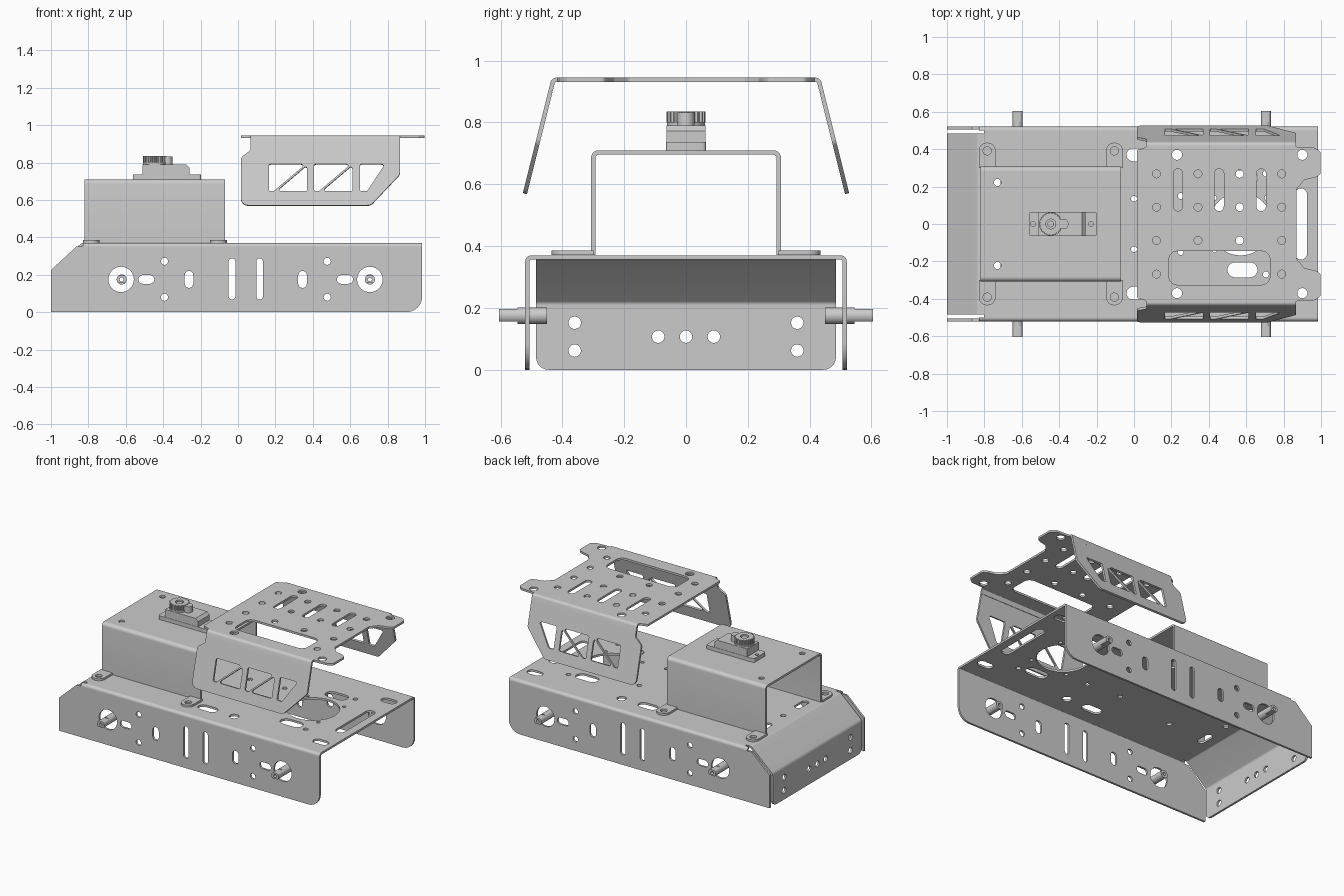
import bpy, bmesh, math
from mathutils import Vector, Matrix

if "Cube" in bpy.data.objects:
    bpy.data.objects.remove(bpy.data.objects["Cube"])

X, Y, Z = (1, 0, 0), (0, 1, 0), (0, 0, 1)
T = 0.014   # sheet thickness


def rnd(pts, r=0.0, n=6):
    """Polygon with filleted corners; a point may carry its own radius."""
    out, m = [], len(pts)
    for i, q in enumerate(pts):
        p, rad = Vector(q[:2]), (q[2] if len(q) > 2 else r)
        if rad <= 0:
            out.append(p)
            continue
        d1 = (Vector(pts[i - 1][:2]) - p).normalized()
        d2 = (Vector(pts[(i + 1) % m][:2]) - p).normalized()
        half = d1.angle(d2) / 2
        c = p + (d1 + d2).normalized() * rad / math.sin(half)
        a = p + d1 * rad / math.tan(half) - c
        b = p + d2 * rad / math.tan(half) - c
        w = a.angle(b)
        for k in range(n + 1):
            t = k / n
            out.append(c + (a * math.sin((1 - t) * w) + b * math.sin(t * w)) / math.sin(w))
    return out


def circ(x, y, r, n=32):
    return [Vector((x + r * math.cos(i * math.tau / n), y + r * math.sin(i * math.tau / n)))
            for i in range(n)]


def slot(x, y, w, h, r=None):
    r = min(w, h) * 0.495 if r is None else r
    w, h = w / 2, h / 2
    return rnd([(x - w, y - h), (x + w, y - h), (x + w, y + h), (x - w, y + h)], r)


def plate(name, loops, thick, origin=(0, 0, 0), u=X, v=Y):
    """Flat sheet: first loop is the outline, the rest are cut-outs; centred on its plane."""
    cu = bpy.data.curves.new(name, 'CURVE')
    cu.dimensions, cu.fill_mode, cu.extrude = '2D', 'BOTH', thick / 2
    for loop in loops:
        sp = cu.splines.new('POLY')
        sp.points.add(len(loop) - 1)
        for pt, co in zip(sp.points, loop):
            pt.co = (co[0], co[1], 0, 1)
        sp.use_cyclic_u = True
    tmp = bpy.data.objects.new(name + "_curve", cu)
    bpy.context.collection.objects.link(tmp)
    dg = bpy.context.evaluated_depsgraph_get()
    me = bpy.data.meshes.new_from_object(tmp.evaluated_get(dg))
    bpy.data.objects.remove(tmp)
    u, v = Vector(u), Vector(v)
    M = Matrix((u, v, u.cross(v).normalized())).transposed().to_4x4()
    M.translation = origin
    me.transform(M)
    bm = bmesh.new()
    bm.from_mesh(me)
    bmesh.ops.remove_doubles(bm, verts=bm.verts, dist=1e-5)
    bmesh.ops.recalc_face_normals(bm, faces=bm.faces)
    bm.to_mesh(me)
    bm.free()
    me.name = name
    ob = bpy.data.objects.new(name, me)
    bpy.context.collection.objects.link(ob)
    return ob


def disc(name, x, y, r, z0, z1, n=32):
    return plate(name, [circ(x, y, r, n)], z1 - z0, (0, 0, (z0 + z1) / 2))


# Chassis deck
deck = [slot(0.09, 0, 1.785, 1.0, 0), circ(0.57, 0, 0.168, 48), slot(0.893, 0, 0.065, 0.38),
        circ(-0.74, 0, 0.018)]
for s in (1, -1):
    deck += [slot(0.58, s * 0.245, 0.16, 0.08), slot(0.89, s * 0.37, 0.11, 0.06),
             circ(0.23, s * 0.37, 0.03), slot(0.03, s * 0.37, 0.14, 0.07),
             circ(0, s * 0.135, 0.016), circ(0.705, s * 0.27, 0.016),
             circ(0.71, s * 0.14, 0.012), circ(0.43, s * 0.14, 0.012),
             slot(-0.74, s * 0.2, 0.05, 0.12), circ(-0.45, s * 0.2, 0.018),
             circ(0.25, s * 0.15, 0.016)]
plate("chassis_deck", deck, T, (0, 0, 0.363))

# Chassis nose: bent slope and end plate
nose = rnd([(-0.80, 0.37), (-0.835, 0.37, 0.03), (-1, 0.222, 0.03), (-1, 0.19),
            (-0.986, 0.19), (-0.986, 0.216, 0.016), (-0.83, 0.356, 0.016), (-0.80, 0.356)])
plate("chassis_nose_slope", [nose], 0.97, (0, 0, 0), X, Z)
end = [rnd([(-0.485, 0, 0.04), (0.485, 0, 0.04), (0.485, 0.19), (-0.485, 0.19)])]
end += [circ(y, 0.107, 0.02) for y in (-0.09, 0, 0.09)]
end += [circ(y, z, 0.02) for y in (-0.36, 0.36) for z in (0.062, 0.152)]
plate("chassis_end_plate", end, T, (-0.993, 0, 0), Y, Z)

# Chassis side skirts, bends and wheel shafts
side = [rnd([(-1, 0), (0.985, 0, 0.085), (0.985, 0.35), (-0.865, 0.35), (-1, 0.225)])]
side += [circ(x, 0.175, 0.068, 40) for x in (-0.625, 0.705)]
side += [slot(x, 0.175, 0.085, 0.046) for x in (-0.49, 0.572)]
side += [slot(x, 0.175, 0.046, 0.09) for x in (-0.262, 0.345)]
side += [circ(x, z, 0.019) for x in (-0.393, 0.477) for z in (0.08, 0.272)]
side += [slot(x, 0.178, 0.036, 0.22) for x in (-0.032, 0.116)]   # plain twin vent slots
for s, tag in ((-1, "front"), (1, "back")):
    plate("side_skirt_" + tag, side, T, (0, s * 0.513, 0), X, Z)
    bend = rnd([(s * 0.50, 0.356), (s * 0.50, 0.37), (s * 0.52, 0.37, 0.0195), (s * 0.52, 0.35),
                (s * 0.506, 0.35), (s * 0.506, 0.356, 0.005)])
    plate("skirt_bend_" + tag, [bend], 1.815, (0.0775, 0, 0), Y, Z)
    for x, end_tag in ((-0.622, "left"), (0.705, "right")):
        name = "_".join(("wheel_shaft", tag, end_tag))
        plate(name + "_base", [circ(x, 0.175, 0.027), circ(x, 0.175, 0.011, 12)],
              0.095, (0, s * 0.4975, 0), X, Z)
        flat = [Vector((p.x, min(max(p.y, 0.156), 0.196))) for p in circ(x, 0.175, 0.027)]
        plate(name + "_tip", [flat, circ(x, 0.175, 0.011, 12)], 0.06, (0, s * 0.575, 0), X, Z)

# Servo housing: roof, bent walls and bolt-down tabs
roof = [slot(-0.445, 0, 0.75, 0.56, 0), circ(-0.73, 0.222, 0.019), circ(-0.73, -0.222, 0.019)]
plate("housing_roof", roof, T, (0, 0, 0.703))
for s, tag in ((-1, "front"), (1, "back")):
    wall = rnd([(s * 0.28, 0.71), (s * 0.307, 0.71, 0.024), (s * 0.307, 0.372), (s * 0.293, 0.372),
                (s * 0.293, 0.696, 0.011), (s * 0.28, 0.696)])
    plate("housing_wall_" + tag, [wall], 0.75, (-0.445, 0, 0), Y, Z)
    for x, end_tag in ((-0.785, "left"), (-0.105, "right")):
        tab = [rnd([(x - 0.045, s * 0.30), (x + 0.045, s * 0.30), (x + 0.045, s * 0.435, 0.044),
                    (x - 0.045, s * 0.435, 0.044)]), circ(x, s * 0.391, 0.022)]
        plate("_".join(("housing_tab", tag, end_tag)), tab, T, (0, 0, 0.378))

# Servo on the housing roof
flange = [slot(-0.38, 0, 0.365, 0.13, 0.012), circ(-0.54, 0, 0.012, 16), circ(-0.23, 0, 0.012, 16)]
plate("servo_flange", flange, 0.027, (0, 0, 0.7225))
body = rnd([(-0.51, 0.735), (-0.26, 0.735), (-0.26, 0.772), (-0.278, 0.79), (-0.51, 0.79)])
plate("servo_body", [body], 0.126, (0, 0, 0), X, Z)
disc("servo_gear_boss", -0.445, 0, 0.062, 0.79, 0.80)
teeth = [(-0.445 + (0.063 if i % 4 < 2 else 0.057) * math.cos(i * math.tau / 80),
          (0.063 if i % 4 < 2 else 0.057) * math.sin(i * math.tau / 80)) for i in range(80)]
plate("servo_output_gear", [teeth, circ(-0.445, 0, 0.026)], 0.036, (0, 0, 0.818))
disc("servo_output_shaft", -0.445, 0, 0.018, 0.79, 0.83, 20)
disc("servo_idler_boss", -0.378, 0, 0.028, 0.79, 0.832, 24)

# Raised bracket: top plate
half = [(0.015, 0.395, 0.01), (0.05, 0.405), (0.068, 0.415), (0.866, 0.415), (0.872, 0.413),
        (0.965, 0.408, 0.02), (0.998, 0.385, 0.02), (0.998, 0.265, 0.02), (0.97, 0.25, 0.02),
        (0.91, 0.235, 0.02), (0.868, 0.185, 0.02)]
top = [rnd(half + [(p[0], -p[1], *p[2:]) for p in reversed(half)])]
top += [circ(x, y, 0.027) for x in (0.23, 0.9) for y in (0.37, -0.37)]
top += [circ(x, y, 0.021) for x in (0.12, 0.79) for y in (0.268, 0.09, -0.088, -0.268)]
top += [circ(x, y, 0.021) for x in (0.342, 0.565) for y in (0.09, -0.088)]
top += [circ(x, 0.268, 0.021) for x in (0.342, 0.565)]
top += [slot(x, 0.182, 0.05, 0.226) for x in (0.235, 0.455, 0.68)]
top += [slot(0.457, -0.235, 0.54, 0.18, 0.045)]
plate("bracket_top", top, T, (0, 0, 0.938))

# Raised bracket: splayed truss sides and bends
truss = [rnd([(0.068, 0.90), (0.068, 0.865, 0.02), (0.015, 0.825, 0.03), (0.015, 0.57, 0.04),
              (0.71, 0.57, 0.04), (0.866, 0.735, 0.03), (0.866, 0.90)])]
for x in (0, 0.242):
    truss.append(rnd([(x + 0.165, 0.79), (x + 0.362, 0.79), (x + 0.19, 0.645), (x + 0.165, 0.645)], 0.009))
    truss.append(rnd([(x + 0.370, 0.785), (x + 0.370, 0.645), (x + 0.205, 0.645)], 0.009))
truss.append(rnd([(0.652, 0.79), (0.785, 0.79), (0.69, 0.69), (0.645, 0.645)][:2]
                 + [(0.69, 0.645), (0.652, 0.645)], 0.009))
for s, tag in ((-1, "front"), (1, "back")):
    plate("bracket_side_" + tag, truss, T, (0, s * (0.4273 + 0.25 * 0.945), 0), X, (0, -s * 0.25, 1))
    bend = rnd([(s * 0.41, 0.931), (s * 0.41, 0.945), (s * 0.4345, 0.945, 0.02), (s * 0.4458, 0.90),
                (s * 0.4314, 0.90), (s * 0.4236, 0.931, 0.005)])
    plate("bracket_bend_" + tag, [bend], 0.798, (0.467, 0, 0), Y, Z)

# Smooth the rounded edges, keep sheet corners sharp
for ob in bpy.context.collection.objects:
    ob.select_set(True)
    bpy.context.view_layer.objects.active = ob
bpy.ops.object.shade_smooth_by_angle(angle=math.radians(30))
